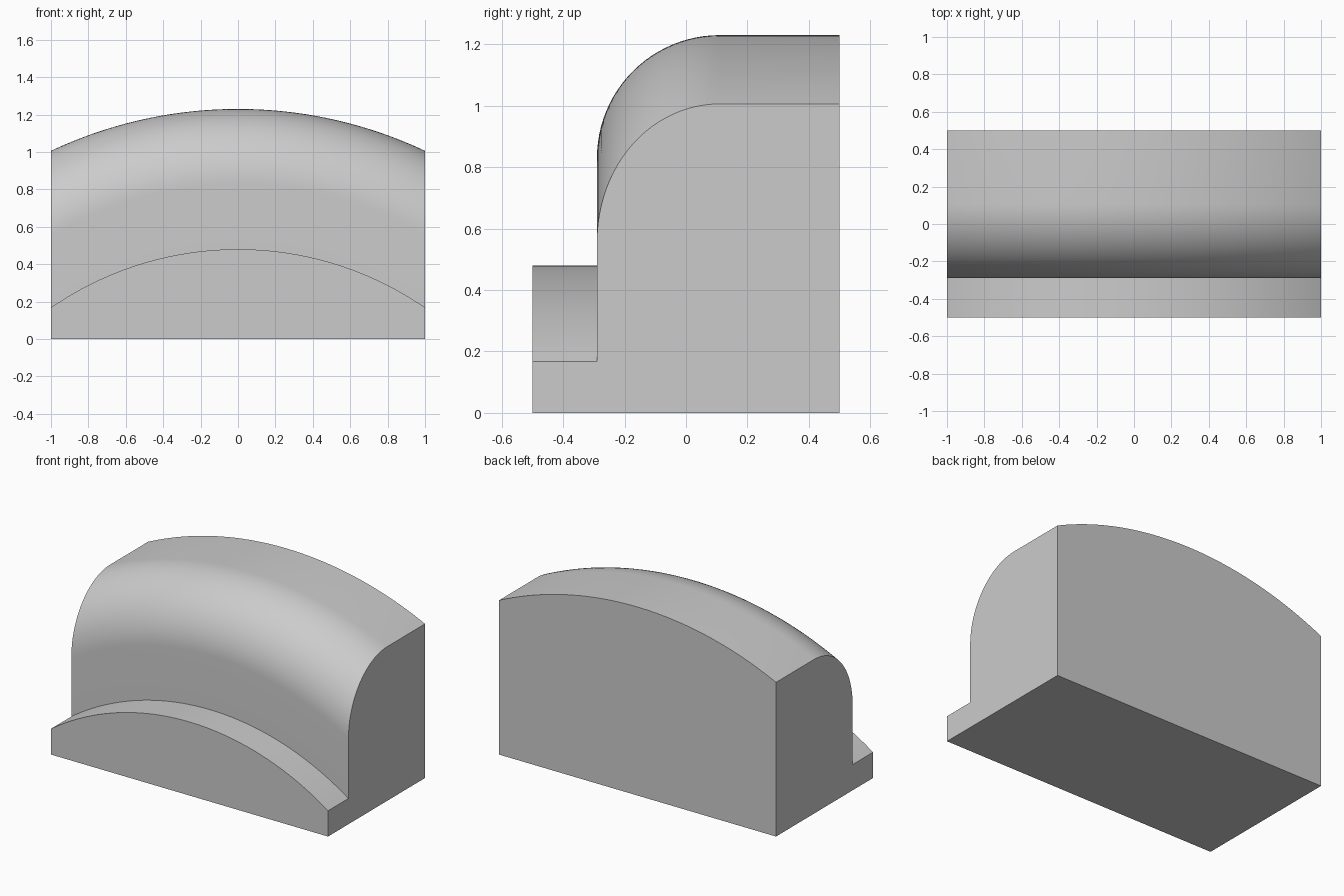
import bpy, bmesh, math

cube = bpy.data.objects.get("Cube")
if cube:
    bpy.data.objects.remove(cube, do_unlink=True)

grey = bpy.data.materials.new("light grey")
grey.use_nodes = True
colour = (0.6, 0.6, 0.6, 1)
grey.diffuse_color = colour
grey.node_tree.nodes["Principled BSDF"].inputs["Base Color"].default_value = colour

FRONT, BACK, WALL = -0.5, 0.5, -0.29
FILLET = 0.4
SLICES, STEPS = 64, 24


def arch(x, crown, edge, depth=0.0):
    """Height of a circular arch over x = -1..1, offset inward by depth."""
    rise = crown - edge
    radius = (1 + rise * rise) / (2 * rise)
    return crown - radius + math.sqrt((radius - depth) ** 2 - x * x)


def section(x):
    """Side profile at x: low front ledge, wall, rounded shoulder, top, back."""
    ledge = arch(x, 0.48, 0.168)
    pts = [(FRONT, 0), (FRONT, ledge), (WALL, ledge)]
    for i in range(STEPS + 1):
        a = math.pi / 2 * i / STEPS
        y = WALL + FILLET * (1 - math.cos(a))
        pts.append((y, arch(x, 1.23, 1.006, FILLET * (1 - math.sin(a)))))
    return pts + [(BACK, pts[-1][1]), (BACK, 0)]


# Arched block: side profiles lofted along x and capped at both ends
bm = bmesh.new()
rings = []
for s in range(SLICES + 1):
    x = -1 + 2 * s / SLICES
    rings.append([bm.verts.new((x, y, z)) for y, z in section(x)])
for a, b in zip(rings, rings[1:]):
    for i in range(len(a)):
        j = (i + 1) % len(a)
        bm.faces.new((a[i], a[j], b[j], b[i]))
bm.faces.new(rings[0])
bm.faces.new(rings[-1])
bmesh.ops.recalc_face_normals(bm, faces=bm.faces)

mesh = bpy.data.meshes.new("arched_block")
bm.to_mesh(mesh)
bm.free()
mesh.materials.append(grey)
block = bpy.data.objects.new("arched_block", mesh)
bpy.context.collection.objects.link(block)
bpy.ops.object.select_all(action="DESELECT")
block.select_set(True)
bpy.context.view_layer.objects.active = block
bpy.ops.object.shade_smooth_by_angle(angle=math.radians(30))
